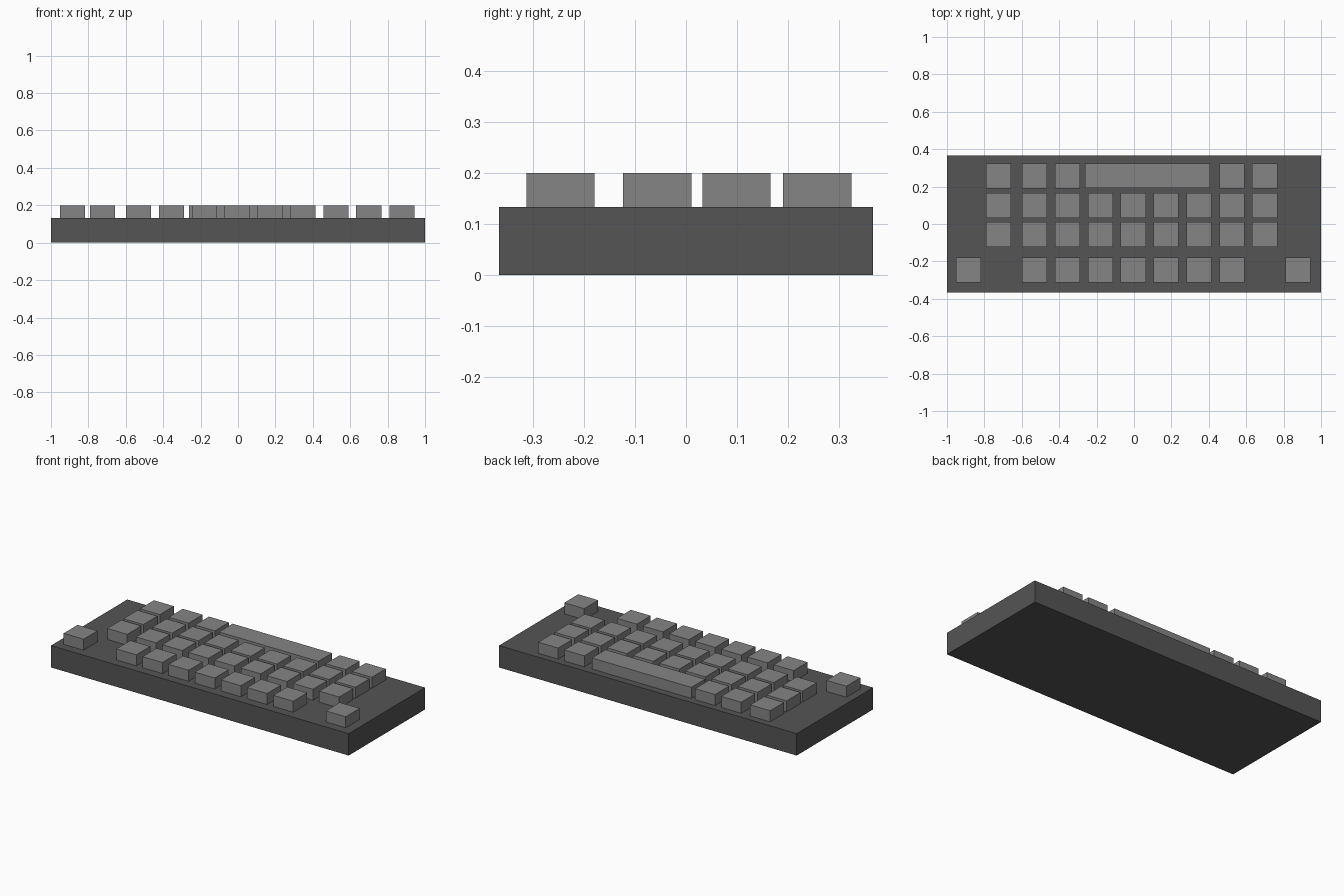
import bpy

if "Cube" in bpy.data.objects:
    bpy.data.objects.remove(bpy.data.objects["Cube"])

BASE_TOP, KEY_TOP = 0.133, 0.2
KEY = 0.134       # key width and depth
PITCH = 0.1757    # column spacing


def grey(name, v):
    mat = bpy.data.materials.new(name)
    mat.diffuse_color = (v, v, v, 1)
    mat.use_nodes = True
    mat.node_tree.nodes["Principled BSDF"].inputs["Base Color"].default_value = mat.diffuse_color
    return mat


case_grey = grey("case_grey", 0.09)
key_grey = grey("key_grey", 0.235)


def box(name, x, y, z0, z1, w, d, mat):
    bpy.ops.mesh.primitive_cube_add(size=1, location=(x, y, (z0 + z1) / 2))
    ob = bpy.context.object
    ob.name = name
    ob.scale = (w, d, z1 - z0)
    bpy.ops.object.transform_apply(location=False, rotation=False, scale=True)
    ob.data.materials.append(mat)
    return ob


def key(name, x, y, w=KEY, d=KEY):
    return box(name, x, y, BASE_TOP, KEY_TOP, w, d, key_grey)


# Case
box("case", 0, 0, 0, BASE_TOP, 2.0, 0.732, case_grey)

# Regular columns, plus the slightly offset left column
cols = [-0.531 + PITCH * i for i in range(8)]
left = -0.725

# Key rows, front to back
rows = [
    (-0.246, [-0.885] + cols[:7] + [0.876]),
    (-0.056, [left] + cols),
    (0.099, [left] + cols),
    (0.257, [left] + cols[:2] + cols[6:]),
]
for r, (y, xs) in enumerate(rows, 1):
    for c, x in enumerate(xs, 1):
        key(f"key_row{r}_{c}", x, y)

# Space bar
key("space_bar", 0.072, 0.257, 0.668, 0.131)
